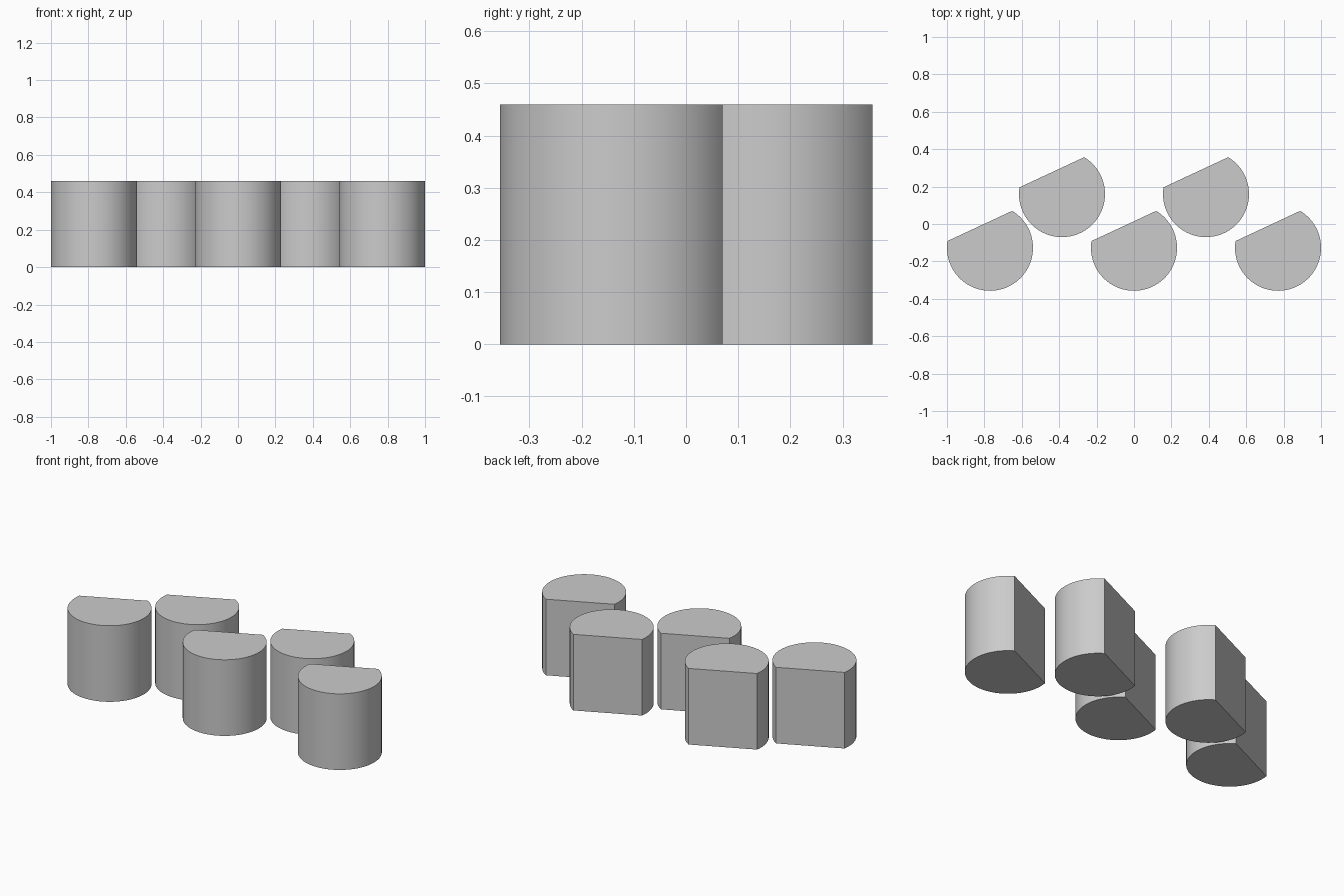
import bpy
import bmesh
from math import cos, sin, radians

cube = bpy.data.objects.get("Cube")
if cube:
    bpy.data.objects.remove(cube, do_unlink=True)

RADIUS, HEIGHT = 0.23, 0.46
ARC_START, ARC_END, STEPS = radians(171), radians(419), 64

# Plain grey material
grey = bpy.data.materials.new("plain grey")
grey.use_nodes = True
colour = (0.6, 0.6, 0.6, 1)
grey.diffuse_color = colour
grey.node_tree.nodes["Principled BSDF"].inputs["Base Color"].default_value = colour


def cut_cylinder(name, x, y):
    """Upright cylinder with one flat side cut along a chord."""
    bm = bmesh.new()
    ring = []
    for i in range(STEPS + 1):
        a = ARC_START + (ARC_END - ARC_START) * i / STEPS
        ring.append(bm.verts.new((RADIUS * cos(a), RADIUS * sin(a), 0)))
    base = bm.faces.new(ring)
    top = bmesh.ops.extrude_face_region(bm, geom=[base], use_keep_orig=True)
    verts = [v for v in top["geom"] if isinstance(v, bmesh.types.BMVert)]
    bmesh.ops.translate(bm, verts=verts, vec=(0, 0, HEIGHT))
    bmesh.ops.recalc_face_normals(bm, faces=bm.faces)
    mesh = bpy.data.meshes.new(name)
    bm.to_mesh(mesh)
    bm.free()
    mesh.materials.append(grey)
    obj = bpy.data.objects.new(name, mesh)
    obj.location = (x, y, 0)
    bpy.context.collection.objects.link(obj)
    return obj


# Staggered rows: three in front, two behind
parts = [cut_cylinder(f"front_cylinder_{n}", x, -0.127)
         for n, x in (("right", -0.77), ("middle", 0), ("left", 0.77))]
parts += [cut_cylinder(f"back_cylinder_{n}", x, 0.16)
          for n, x in (("right", -0.385), ("left", 0.385))]

# Smooth walls with sharp rims
bpy.ops.object.select_all(action="DESELECT")
for obj in parts:
    obj.select_set(True)
bpy.context.view_layer.objects.active = parts[0]
bpy.ops.object.shade_smooth_by_angle(angle=radians(30))
